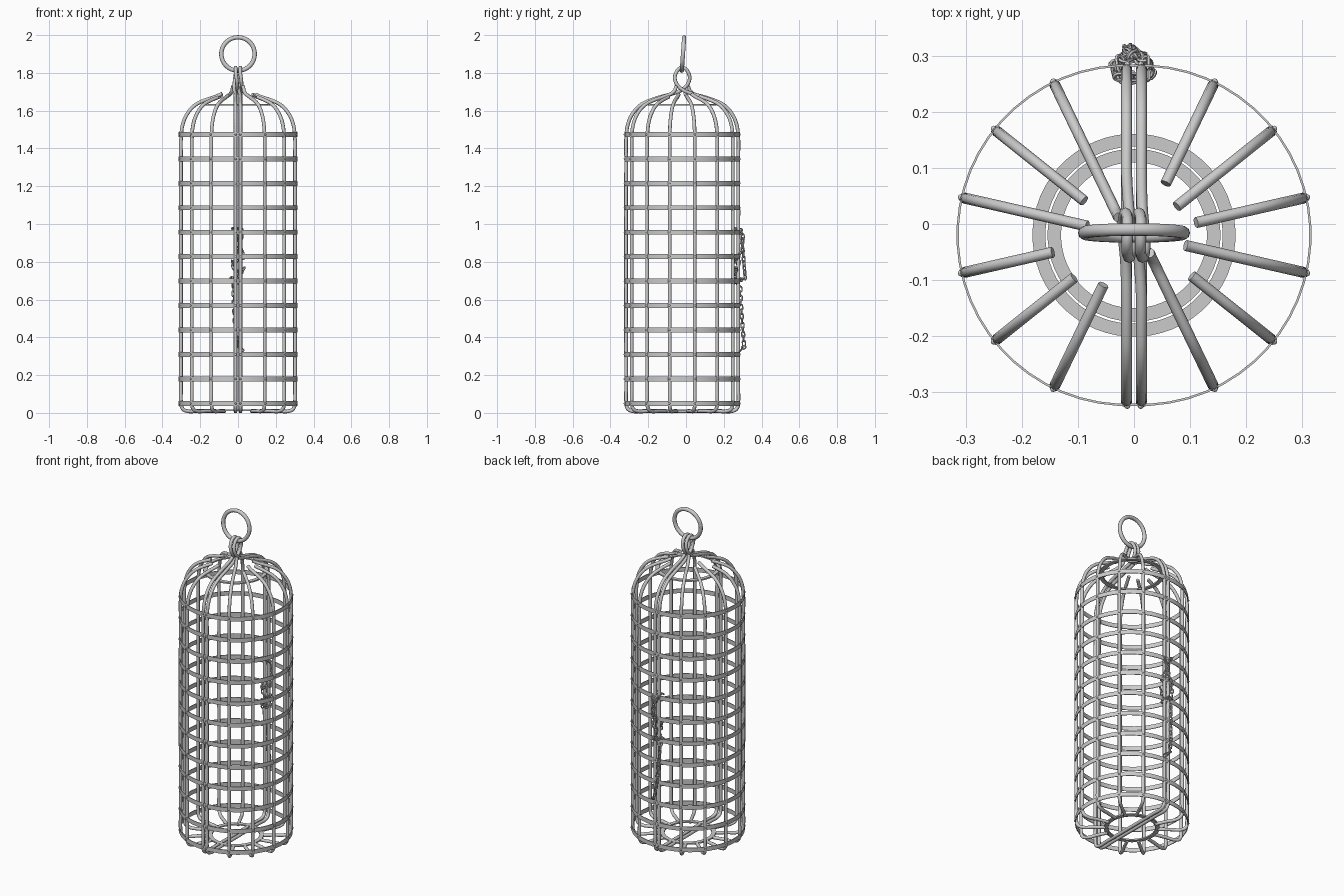
import bpy, bmesh, math
from mathutils import Vector, Matrix

if "Cube" in bpy.data.objects:
    bpy.data.objects.remove(bpy.data.objects["Cube"])

CY = -0.02          # cage axis in y
SPLIT = 0.012       # the cage is two half shells, each moved out this far in x
R = 0.297           # radius of the upright bars
WIRE = 0.0098
DOME = [(0.297, 1.35), (0.296, 1.47), (0.287, 1.53), (0.262, 1.585),
        (0.22, 1.63), (0.168, 1.655), (0.11, 1.674), (0.05, 1.70)]


def tube(name, paths, depth, cyclic=False):
    """Round wire along one or more smooth paths, turned into a mesh."""
    cu = bpy.data.curves.new(name, 'CURVE')
    cu.dimensions = '3D'
    cu.bevel_depth, cu.bevel_resolution = depth, 2
    cu.resolution_u, cu.use_fill_caps = 4, True
    for pts in paths:
        sp = cu.splines.new('BEZIER')
        sp.bezier_points.add(len(pts) - 1)
        sp.use_cyclic_u = cyclic
        for bp, p in zip(sp.bezier_points, pts):
            bp.co = p
            bp.handle_left_type = bp.handle_right_type = 'AUTO'
    ob = bpy.data.objects.new(name, cu)
    bpy.context.collection.objects.link(ob)
    bpy.ops.object.select_all(action='DESELECT')
    ob.select_set(True)
    bpy.context.view_layer.objects.active = ob
    bpy.ops.object.convert(target='MESH')
    return bpy.context.object


def mesh_object(name, bm):
    bmesh.ops.recalc_face_normals(bm, faces=bm.faces)
    me = bpy.data.meshes.new(name)
    bm.to_mesh(me)
    bm.free()
    ob = bpy.data.objects.new(name, me)
    bpy.context.collection.objects.link(ob)
    bpy.ops.object.select_all(action='DESELECT')
    ob.select_set(True)
    bpy.context.view_layer.objects.active = ob
    bpy.ops.object.shade_smooth_by_angle(angle=math.radians(40))
    return ob


def band(name, r0, r1, z0, z1, split=SPLIT, n=56):
    """Ring with a rectangular section: two half circles moved apart in x."""
    bm = bmesh.new()
    rows = []
    for i in range(n):
        a = 2 * math.pi * (i + .5) / n
        dx = math.copysign(split, math.cos(a))
        rows.append([bm.verts.new((r * math.cos(a) + dx, CY + r * math.sin(a), z))
                     for r, z in ((r0, z0), (r1, z0), (r1, z1), (r0, z1))])
    for i in range(n):
        a, b = rows[i], rows[(i + 1) % n]
        for j in range(4):
            k = (j + 1) % 4
            bm.faces.new((a[j], b[j], b[k], a[k]))
    return mesh_object(name, bm)


def upright(r_end):
    """Side profile (radius, z) of one bar, cut off where it has rusted away."""
    pts = [(0.135, 0.01), (0.2, 0.01), (0.27, 0.011), (0.29, 0.024),
           (R, 0.06), (R, 0.12)]
    for (ra, za), (rb, zb) in zip(DOME, DOME[1:]):
        pts.append((ra, za))
        if rb < r_end:
            t = (ra - r_end) / (ra - rb)
            pts.append((r_end, za + (zb - za) * t))
            return pts
    return pts + [(0.05, 1.70), (0.035, 1.73)]


# Upright bars: twelve single ones with broken tips of different length
step = 180 / 7
tips = {0: .102, 1: .082, 2: .101, 3: .082, 4: .116, 5: 0,
        7: .098, 8: .121, 9: .136, 10: .073, 11: .098, 12: 0}
paths = []
for k, r_end in tips.items():
    a = math.radians(90 - step * (k + 1))
    dx = math.copysign(SPLIT, math.cos(a))
    paths.append([(r * math.cos(a) + dx, CY + r * math.sin(a), z)
                  for r, z in upright(r_end)])
tube("upright_bars", paths, WIRE)

# Front and back double bars: each runs under the floor and loops at the top
loops = []
for s in (-1, 1):
    side = [(0.2, 0.01), (0.27, 0.011), (0.29, 0.024), (R, 0.06), (R, 0.12)] + DOME[:-1]
    x = s * 0.012
    pts = [(x * 1.1, CY - r, z) for r, z in side]
    pts += [(x - .003, CY - .045, 1.692), (x - .007, CY, 1.712),
            (x - .006, CY + .036, 1.755), (x, CY + .033, 1.80),
            (x, CY, 1.828),
            (x, CY - .033, 1.80), (x + .006, CY - .036, 1.755),
            (x + .007, CY, 1.712), (x + .003, CY + .045, 1.692)]
    pts += [(x * 1.1, CY + r, z) for r, z in reversed(side)]
    loops.append(pts)
tube("double_bars_with_loop", loops, WIRE, cyclic=True)

# Flat hoops with rivets
hoop_z = [0.05 + i * 0.1295 for i in range(12)]
for i, z in enumerate(hoop_z):
    band(f"hoop_{i + 1}", 0.3005, 0.3045, z - 0.013, z + 0.013)
bm = bmesh.new()
for z in hoop_z:
    for k in range(14):
        a = math.radians(90 - step * k)
        for dx in ((-SPLIT, SPLIT) if k in (0, 7) else (math.copysign(SPLIT, math.cos(a)),)):
            p = (0.304 * math.cos(a) + dx, CY + 0.304 * math.sin(a), z)
            bmesh.ops.create_uvsphere(bm, u_segments=8, v_segments=5, radius=0.006,
                                      matrix=Matrix.Translation(p))
mesh_object("rivets", bm)

# Inner flat rings in the dome and in the floor
band("dome_ring", 0.158, 0.181, 1.627, 1.635, split=0)
band("floor_ring", 0.13, 0.154, 0.010, 0.018, split=0)

# Hanging ring
bpy.ops.mesh.primitive_torus_add(major_radius=0.0885, minor_radius=0.0115,
                                 major_segments=40, minor_segments=10,
                                 location=(0, CY + .004, 1.90),
                                 rotation=(math.radians(86), 0, 0))
bpy.context.object.name = "hanging_ring"
bpy.ops.object.shade_smooth_by_angle(angle=math.radians(60))


# Chains wound round the back bars
def add_link(bm, centre, direction, roll):
    rot = direction.to_track_quat('X', 'Z').to_matrix().to_4x4()
    m = Matrix.Translation(centre) @ rot @ Matrix.Rotation(roll, 4, 'X')
    n, k, wire = 12, 5, 0.0036
    rings = []
    for i in range(n):
        a = 2 * math.pi * (i + .5) / n
        c, s = math.cos(a), math.sin(a)
        shift = math.copysign(0.007, c)
        row = []
        for j in range(k):
            b = 2 * math.pi * j / k
            q = 0.0085 + wire * math.cos(b)
            row.append(bm.verts.new(m @ Vector((q * c + shift, q * s, wire * math.sin(b)))))
        rings.append(row)
    for i in range(n):
        a, b = rings[i], rings[(i + 1) % n]
        for j in range(k):
            bm.faces.new((a[j], b[j], b[(j + 1) % k], a[(j + 1) % k]))


def chain(name, pts, pitch=0.024):
    bm = bmesh.new()
    pts = [Vector(p) for p in pts]
    need, count = 0.0, 0
    for a, b in zip(pts, pts[1:]):
        d = b - a
        while need <= d.length:
            add_link(bm, a + d.normalized() * need, d,
                     math.pi / 4 + math.pi / 2 * (count % 2))
            need += pitch
            count += 1
        need -= d.length
    mesh_object(name, bm)


chain("upper_chain", [(-.012, .313, .72), (-.012, .306, .80), (.01, .299, .88), (.02, .29, .95),
                      (.02, .262, .975), (-.02, .262, .975), (-.025, .29, .97),
                      (0, .302, .93), (.02, .298, .86), (.03, .268, .82),
                      (-.02, .258, .80), (-.032, .28, .80), (-.02, .27, .76),
                      (.02, .258, .74)])
chain("lower_chain", [(.028, .265, .76), (0, .258, .72), (-.03, .265, .70), (-.035, .285, .715),
                      (0, .297, .705), (.028, .28, .70), (.01, .260, .69),
                      (-.025, .268, .69), (-.025, .287, .66), (-.02, .292, .55),
                      (-.015, .300, .45), (0, .308, .35), (.03, .283, .325)])
